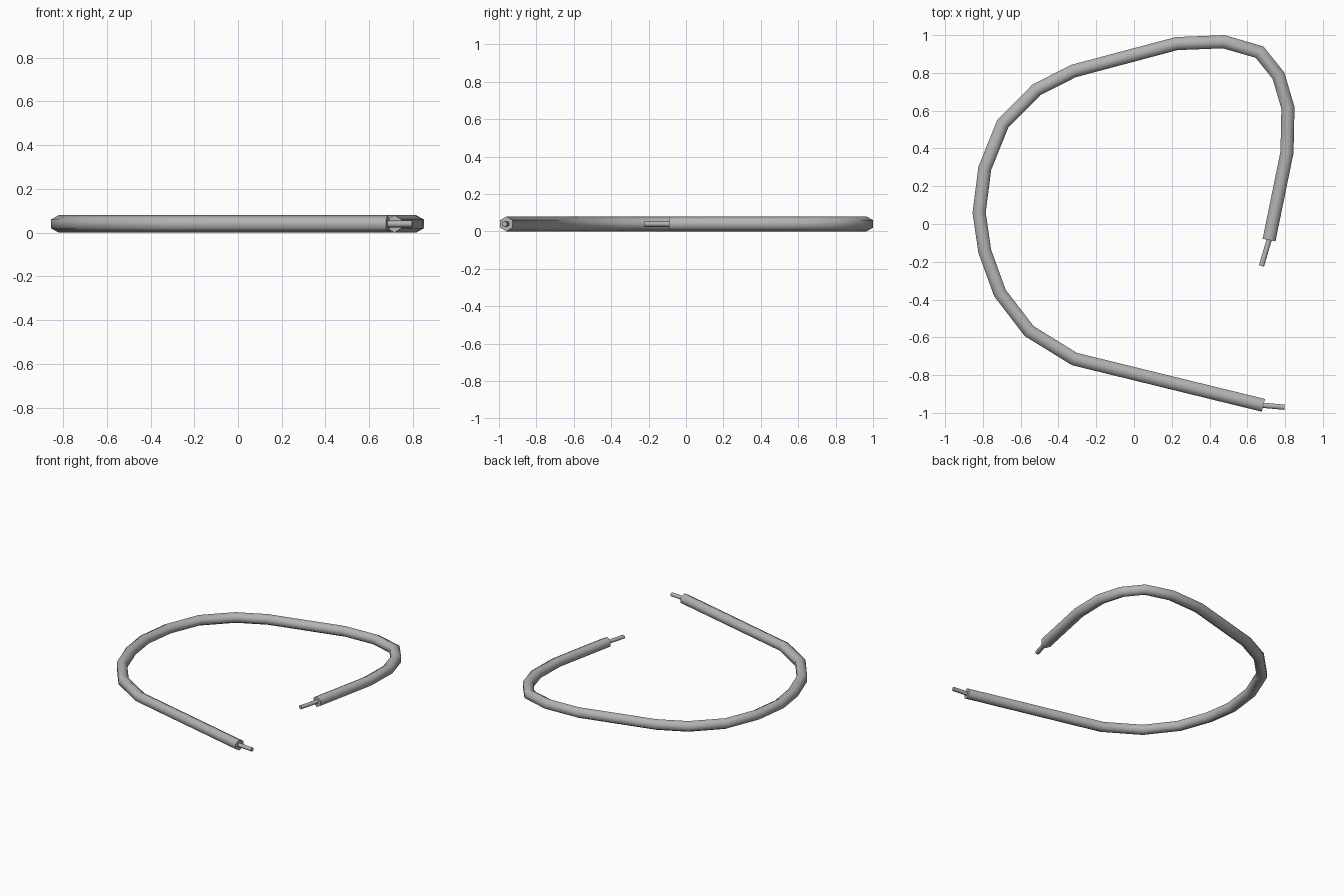
import bpy
import bmesh
import math
from mathutils import Vector

cube = bpy.data.objects.get("Cube")
if cube:
    bpy.data.objects.remove(cube, do_unlink=True)

SIDES = 6
HEIGHT = 0.04

grey = bpy.data.materials.new("plain grey")
grey.use_nodes = True
colour = (0.45, 0.45, 0.45, 1)
grey.diffuse_color = colour
grey.node_tree.nodes["Principled BSDF"].inputs["Base Color"].default_value = colour


def sweep(name, path, radius):
    """Capped six-sided tube with mitred bends along a level path."""
    pts = [Vector((x, y, HEIGHT)) for x, y in path]
    up = Vector((0, 0, 1))
    bm = bmesh.new()
    rings = []
    for i, p in enumerate(pts):
        before = (p - pts[i - 1]).normalized() if i else None
        after = (pts[i + 1] - p).normalized() if i < len(pts) - 1 else None
        before, after = before or after, after or before
        tangent = (before + after).normalized()
        side = up.cross(tangent) / tangent.dot(after)
        ring = []
        for k in range(SIDES):
            a = math.tau * k / SIDES
            ring.append(bm.verts.new(p + radius * (up * math.cos(a) + side * math.sin(a))))
        rings.append(ring)
    for r0, r1 in zip(rings, rings[1:]):
        for k in range(SIDES):
            n = (k + 1) % SIDES
            bm.faces.new((r0[k], r0[n], r1[n], r1[k]))
    bm.faces.new(rings[0])
    bm.faces.new(rings[-1])
    bmesh.ops.recalc_face_normals(bm, faces=bm.faces)
    mesh = bpy.data.meshes.new(name)
    bm.to_mesh(mesh)
    bm.free()
    mesh.materials.append(grey)
    obj = bpy.data.objects.new(name, mesh)
    bpy.context.collection.objects.link(obj)
    bpy.ops.object.select_all(action='DESELECT')
    obj.select_set(True)
    bpy.context.view_layer.objects.active = obj
    bpy.ops.object.shade_smooth_by_angle(angle=math.radians(70))
    return obj


# Insulating sleeve, bent in a loose open loop
loop = [
    (0.685, -0.96), (-0.315, -0.715), (-0.555, -0.567), (-0.71, -0.365),
    (-0.79, -0.145), (-0.82, 0.06), (-0.79, 0.295), (-0.695, 0.53),
    (-0.517, 0.71), (-0.32, 0.81), (0.225, 0.955), (0.475, 0.965),
    (0.665, 0.91), (0.765, 0.785), (0.815, 0.615), (0.81, 0.38),
    (0.715, -0.085),
]
sweep("sleeve", loop, 0.04)

# Bare core sticking out of both ends
sweep("front_core", [loop[0], (0.797, -0.97)], 0.016)
sweep("back_core", [loop[-1], (0.675, -0.222)], 0.016)
